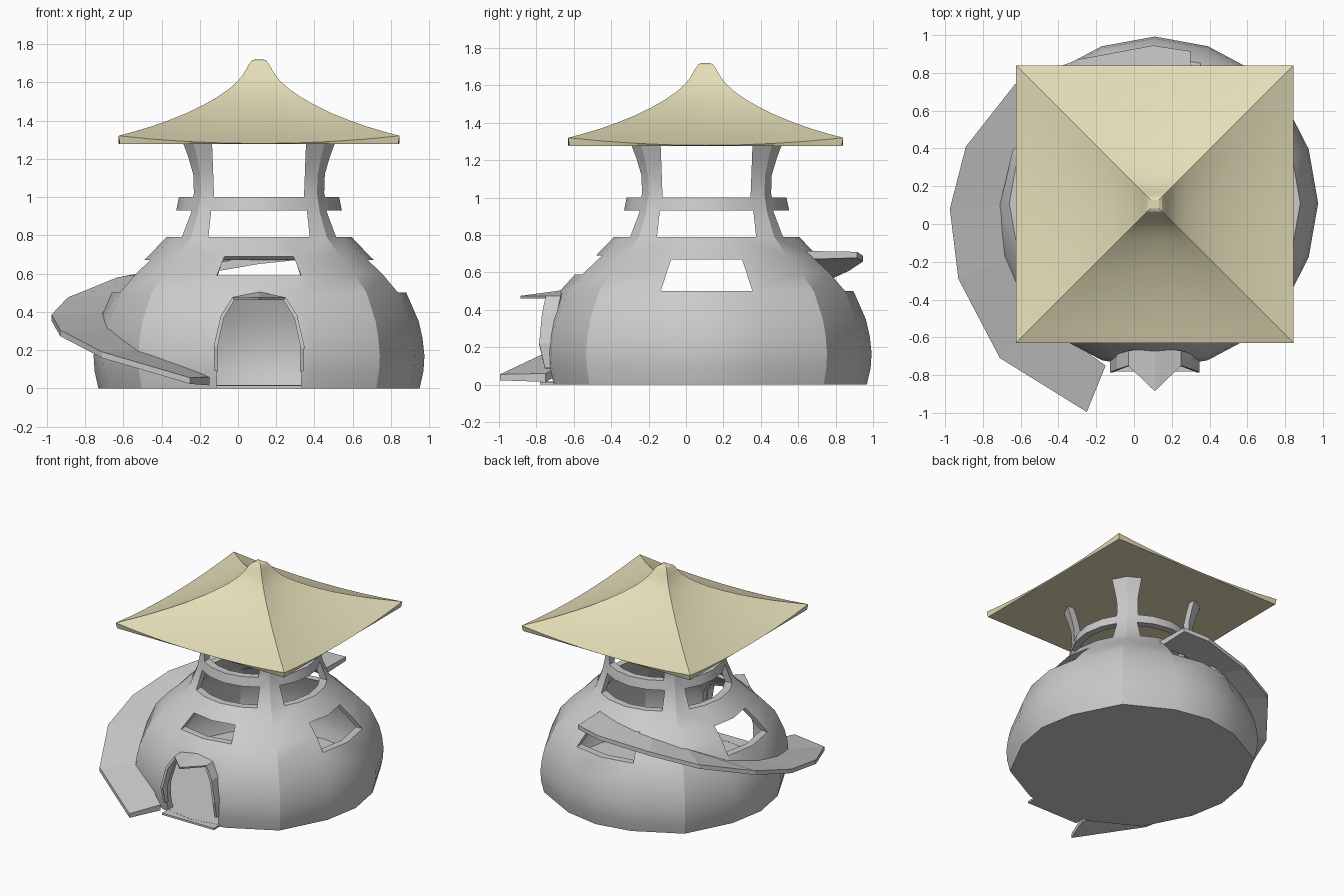
import bpy, bmesh, math

if "Cube" in bpy.data.objects:
    bpy.data.objects.remove(bpy.data.objects["Cube"])

CX, CY = 0.11, 0.11          # centre of hut and roof


def loft(name, rings, smooth=None):
    """Skin equal-sized closed loops and cap both ends."""
    bm = bmesh.new()
    loops = [[bm.verts.new(p) for p in r] for r in rings]
    n = len(loops[0])
    for a, b in zip(loops, loops[1:]):
        for i in range(n):
            j = (i + 1) % n
            bm.faces.new((a[i], a[j], b[j], b[i]))
    bm.faces.new(loops[0])
    bm.faces.new(loops[-1])
    bmesh.ops.recalc_face_normals(bm, faces=bm.faces)
    me = bpy.data.meshes.new(name)
    bm.to_mesh(me)
    bm.free()
    ob = bpy.data.objects.new(name, me)
    bpy.context.collection.objects.link(ob)
    if smooth:
        smooth_by(ob, smooth)
    return ob


def activate(ob):
    bpy.ops.object.select_all(action='DESELECT')
    ob.select_set(True)
    bpy.context.view_layer.objects.active = ob


def smooth_by(ob, deg):
    activate(ob)
    bpy.ops.object.shade_smooth_by_angle(angle=math.radians(deg))


def prism(name, outline, start, end, axis='y'):
    """Extrude an (offset, z) outline along y or x."""
    def pt(u, z, d):
        return (CX + u, d, z) if axis == 'y' else (d, CY + u, z)
    return loft(name, [[pt(u, z, d) for u, z in outline] for d in (start, end)])


def trapezoid(low, high, z0, z1):
    return [(-low, z0), (low, z0), (high, z1), (-high, z1)]


def cut(ob, cutter):
    activate(ob)
    m = ob.modifiers.new("opening", 'BOOLEAN')
    m.operation = 'DIFFERENCE'
    m.solver = 'EXACT'
    m.object = cutter
    bpy.ops.object.modifier_apply(modifier=m.name)
    bpy.data.objects.remove(cutter)


# Hollow gourd-shaped body, sixteen sides with firmer diagonal corners
quarter = [(1, 0), (.942, .325), (.73, .73), (.325, .942)]
unit = []
for k in range(4):
    for x, y in quarter:
        for _ in range(k):
            x, y = -y, x
        unit.append((x, y))


def body_ring(r, z):
    return [(CX + x * r, CY + y * r * 1.02, z) for x, y in unit]


profile = [(.84, 0), (.86, .09), (.865, .17), (.855, .26), (.835, .35), (.77, .5),
           (.68, .6), (.58, .69), (.485, .79), (.435, .92), (.415, 1.02),
           (.42, 1.12), (.445, 1.21), (.48, 1.31)]
WALL = .055
inner = [(r - WALL, max(z, .015)) for r, z in reversed(profile)]
body = loft("hut_body", [body_ring(r, z) for r, z in profile + inner])

# Upper openings between the four corner pillars, on all sides
for ax in 'yx':
    cut(body, prism("cutter", trapezoid(.265, .25, .79, .93), -1.3, 1.3, ax))
    cut(body, prism("cutter", trapezoid(.235, .25, 1.0, 1.4), -1.3, 1.3, ax))

# Windows: wide ones at sides and back, a low one in front
cut(body, prism("cutter", trapezoid(.245, .19, .5, .67), -1.3, 1.3, 'x'))
cut(body, prism("cutter", trapezoid(.245, .19, .5, .67), CY, 1.3))
cut(body, prism("cutter", trapezoid(.22, .18, .59, .69), -1.3, CY))

# Arched doorway
half_arch = [(.22, .016), (.225, .22), (.19, .37), (.13, .46)]
cut(body, prism("cutter", half_arch + [(0, .475)] +
                [(-u, z) for u, z in reversed(half_arch)], -1.3, CY - .3))
smooth_by(body, 25)

# Door frame with a pointed hood: (offset, z, front y, back y)
half = [(.232, .09, -.755, -.72), (.237, .22, -.785, -.72), (.20, .38, -.77, -.69),
        (.14, .475, -.75, -.67)]
path = half + [(0, .475, -.885, -.66)] + [(-u, z, f, b) for u, z, f, b in reversed(half)]
rings = []
for u, z, f, b in path:
    lift = .03 if u == 0 else 0
    rings.append([(CX + u, f, z), (CX + u, b, z + lift),
                  (CX + u * .92, b, z * .97 + lift), (CX + u * .92, f, z * .97)])
loft("door_frame", rings)

# Door sill
prism("door_sill", trapezoid(.225, .225, 0, .015), -.78, -.68)

# Ramp spiralling up the left side to the back: outer xyz, inner xy
ramp = [(-.25, -.995, .035, -.15, -.75), (-.71, -.71, .17, -.50, -.50),
        (-.93, -.29, .285, -.665, -.18), (-.975, .08, .365, -.71, .10),
        (-.89, .41, .455, -.64, .39), (-.63, .74, .56, -.42, .58),
        (-.30, .87, .62, -.18, .68), (.10, .945, .67, .11, .69),
        (.30, .915, .69, .30, .64)]
loft("ramp", [[(x, y, z + .02), (a, b, z + .025), (a, b, z - .02), (x, y, z - .012)]
              for x, y, z, a, b in ramp])

# Square roof with concave slopes and sagging eaves
HALF, SIDE = .735, 8


def roof_ring(d, z, sag):
    pts = []
    for k in range(4):
        for i in range(SIDE):
            t = 2 * i / SIDE - 1
            x, y = t * d, -d
            for _ in range(k):
                x, y = -y, x
            pts.append((CX + x, CY - .005 + y, z - sag * (1 - t * t)))
    return pts


slope = [(.735, 1.32), (.65, 1.343), (.56, 1.37), (.47, 1.402), (.38, 1.438),
         (.29, 1.482), (.22, 1.522), (.16, 1.563), (.115, 1.602), (.085, 1.638),
         (.065, 1.672), (.052, 1.695), (.038, 1.713), (.022, 1.72)]
rings = [roof_ring(.728, 1.277, 0)]
rings += [roof_ring(d, z, .04 * d / HALF) for d, z in slope]
roof = loft("roof", rings, 16)
straw = bpy.data.materials.new("straw")
straw.diffuse_color = (.78, .73, .48, 1)
straw.use_nodes = True
straw.node_tree.nodes["Principled BSDF"].inputs["Base Color"].default_value = straw.diffuse_color
roof.data.materials.append(straw)
